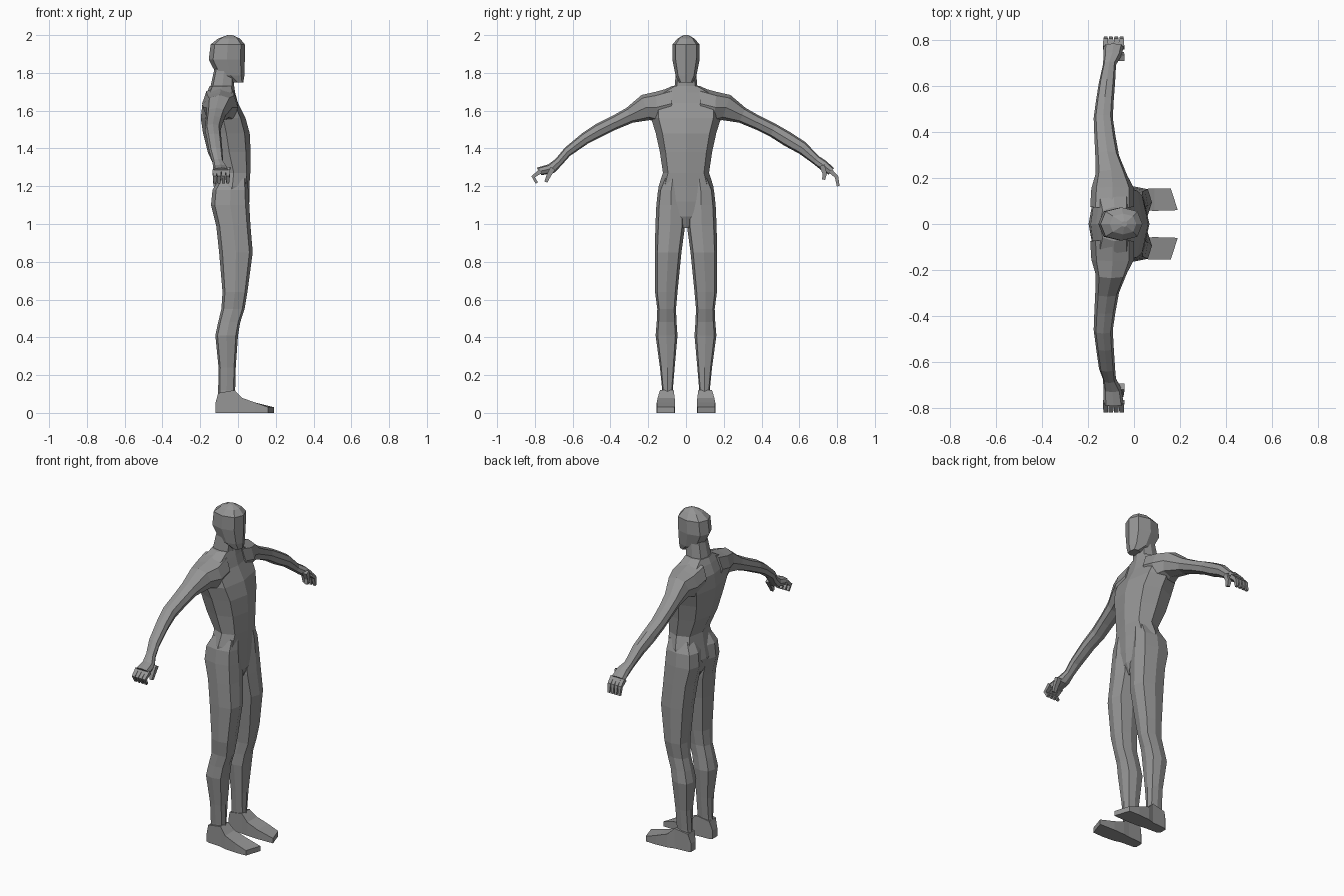
import bpy, bmesh, math
from mathutils import Vector

grey = bpy.data.materials.new("clay grey")
grey.diffuse_color = (0.3, 0.3, 0.3, 1)


def loft(name, rings, sides=8, diag=0.8, turn=0.0):
    """Skin closed rings, each given as (centre, half axis u, half axis v)."""
    bm = bmesh.new()
    loops = []
    for c, u, v in rings:
        loop = []
        for i in range(sides):
            a = 2 * math.pi * i / sides + turn
            k = 1.0
            if sides == 8 and i % 2:
                k = diag / math.cos(math.pi / 4)
            elif sides == 4:
                k = math.sqrt(2)
            p = Vector(c) + Vector(u) * math.cos(a) * k + Vector(v) * math.sin(a) * k
            loop.append(bm.verts.new(p))
        loops.append(loop)
    for a, b in zip(loops, loops[1:]):
        for i in range(sides):
            j = (i + 1) % sides
            bm.faces.new((a[i], a[j], b[j], b[i]))
    bm.faces.new(loops[0])
    bm.faces.new(loops[-1])
    bmesh.ops.recalc_face_normals(bm, faces=bm.faces)
    me = bpy.data.meshes.new(name)
    bm.to_mesh(me)
    bm.free()
    me.materials.append(grey)
    ob = bpy.data.objects.new(name, me)
    bpy.context.collection.objects.link(ob)
    return ob


def level(z, xb, xf, y0, y1):
    """Horizontal ring from its depth and width limits."""
    return (((xb + xf) / 2, (y0 + y1) / 2, z), ((xf - xb) / 2, 0, 0), (0, (y1 - y0) / 2, 0))


def box(name, rings):
    return loft(name, rings, sides=4, turn=math.pi / 4)


# Torso: z, back, front, half width
torso = [(0.98, -0.07, 0.03, 0.04), (1.04, -0.11, 0.055, 0.10), (1.12, -0.135, 0.06, 0.145),
         (1.20, -0.12, 0.06, 0.145), (1.27, -0.11, 0.065, 0.122), (1.38, -0.16, 0.067, 0.138),
         (1.48, -0.185, 0.062, 0.16), (1.56, -0.197, 0.04, 0.185), (1.64, -0.188, 0.0, 0.19),
         (1.695, -0.165, -0.015, 0.15), (1.73, -0.15, -0.02, 0.075)]
loft("torso", [level(z, b, f, -w, w) for z, b, f, w in torso], diag=0.78)

# Neck
neck = [(1.66, -0.16, -0.01, 0.085), (1.73, -0.145, -0.02, 0.06), (1.82, -0.125, -0.02, 0.052)]
loft("neck", [level(z, b, f, -w, w) for z, b, f, w in neck])

# Head with a squarish face and a slightly peaked crown
head = [(1.75, -0.03, 0.028, 0.036), (1.785, -0.11, 0.034, 0.055), (1.87, -0.155, 0.036, 0.072),
        (1.95, -0.145, 0.037, 0.072), (1.982, -0.105, 0.01, 0.045), (2.0, -0.055, -0.03, 0.012)]
loft("head", [level(z, b, f, -w, w) for z, b, f, w in head], diag=0.76)

# Leg: z, back, front, inner, outer
leg = [(1.24, -0.10, 0.05, 0.02, 0.12), (1.18, -0.135, 0.055, 0.008, 0.148),
       (1.10, -0.143, 0.06, 0.003, 0.157), (0.99, -0.115, 0.066, 0.005, 0.162),
       (0.85, -0.10, 0.078, 0.024, 0.165), (0.64, -0.082, 0.05, 0.045, 0.164),
       (0.55, -0.088, 0.035, 0.053, 0.152), (0.48, -0.105, 0.012, 0.05, 0.155),
       (0.41, -0.12, 0.0, 0.045, 0.161), (0.24, -0.103, -0.012, 0.06, 0.138),
       (0.12, -0.105, -0.015, 0.07, 0.126), (0.05, -0.11, 0.0, 0.072, 0.126)]

# Foot: x, inner, outer, top height
foot = [(-0.12, 0.08, 0.125, 0.05), (-0.105, 0.07, 0.132, 0.105), (-0.02, 0.065, 0.138, 0.12),
        (0.02, 0.06, 0.15, 0.08), (0.09, 0.057, 0.155, 0.055), (0.175, 0.06, 0.153, 0.03)]

# Arm: top (y, z), bottom (y, z), back x, front x
upper_arm = [((0.07, 1.725), (0.08, 1.55), -0.19, 0.0), ((0.16, 1.70), (0.15, 1.535), -0.185, 0.0),
             ((0.235, 1.683), (0.19, 1.55), -0.168, -0.03), ((0.315, 1.615), (0.28, 1.537), -0.168, -0.065),
             ((0.39, 1.572), (0.37, 1.50), -0.172, -0.08), ((0.475, 1.53), (0.445, 1.463), -0.175, -0.092)]
forearm = {1: [((0.55, 1.487), (0.52, 1.415), -0.165, -0.088), ((0.63, 1.435), (0.60, 1.372), -0.152, -0.082),
               ((0.705, 1.358), (0.675, 1.318), -0.135, -0.078)],
           -1: [((0.55, 1.48), (0.52, 1.425), -0.165, -0.088), ((0.64, 1.405), (0.615, 1.36), -0.152, -0.082),
                ((0.69, 1.345), (0.655, 1.315), -0.135, -0.078)]}
palm = {1: [((0.745, 1.332), (0.712, 1.288), -0.132, -0.055), ((0.783, 1.295), (0.755, 1.262), -0.133, -0.045)],
        -1: [((0.73, 1.315), (0.695, 1.272), -0.132, -0.055), ((0.79, 1.298), (0.765, 1.258), -0.133, -0.045)]}

# Finger and thumb bend points (y, z)
finger = {1: [(0.765, 1.28), (0.797, 1.25), (0.806, 1.20)],
          -1: [(0.77, 1.28), (0.809, 1.25), (0.79, 1.217)]}
thumb = {1: [(0.72, 1.31), (0.735, 1.265), (0.728, 1.235)],
         -1: [(0.705, 1.295), (0.73, 1.25), (0.742, 1.222)]}


def digit(name, s, x, path, r):
    rings = []
    for i, (y, z) in enumerate(path):
        a, b = path[max(i - 1, 0)], path[min(i + 1, len(path) - 1)]
        t = Vector((0, b[0] - a[0], b[1] - a[1])).normalized()
        k = r * (1 - 0.2 * i)
        rings.append(((x, s * y, z), (k, 0, 0), (0, -s * t.z * k, t.y * k)))
    box(name, rings)


for s, side in ((1, "left"), (-1, "right")):
    loft(side + "_leg", [level(z, b, f, s * i, s * o) for z, b, f, i, o in leg], diag=0.8)

    # Wedge foot with a slanted toe edge
    rings = []
    for x, i, o, h in foot:
        skew = -0.015 if x > 0.1 else 0
        rings.append(((x, s * (i + o) / 2, h / 2), (skew, s * (o - i) / 2, 0), (0, 0, h / 2)))
    box(side + "_foot", rings)

    # Arm and palm in one skin
    rings = []
    for (ty, tz), (by, bz), xb, xf in upper_arm + forearm[s] + palm[s]:
        rings.append((((xb + xf) / 2, s * (ty + by) / 2, (tz + bz) / 2),
                      ((xf - xb) / 2, 0, 0), (0, s * (ty - by) / 2, (tz - bz) / 2)))
    loft(side + "_arm", rings, diag=0.76)

    # Four fingers and a thumb
    for n in range(4):
        digit(f"{side}_finger_{n + 1}", s, -0.123 + 0.023 * n, finger[s], 0.012)
    digit(side + "_thumb", s, -0.055, thumb[s], 0.014)
